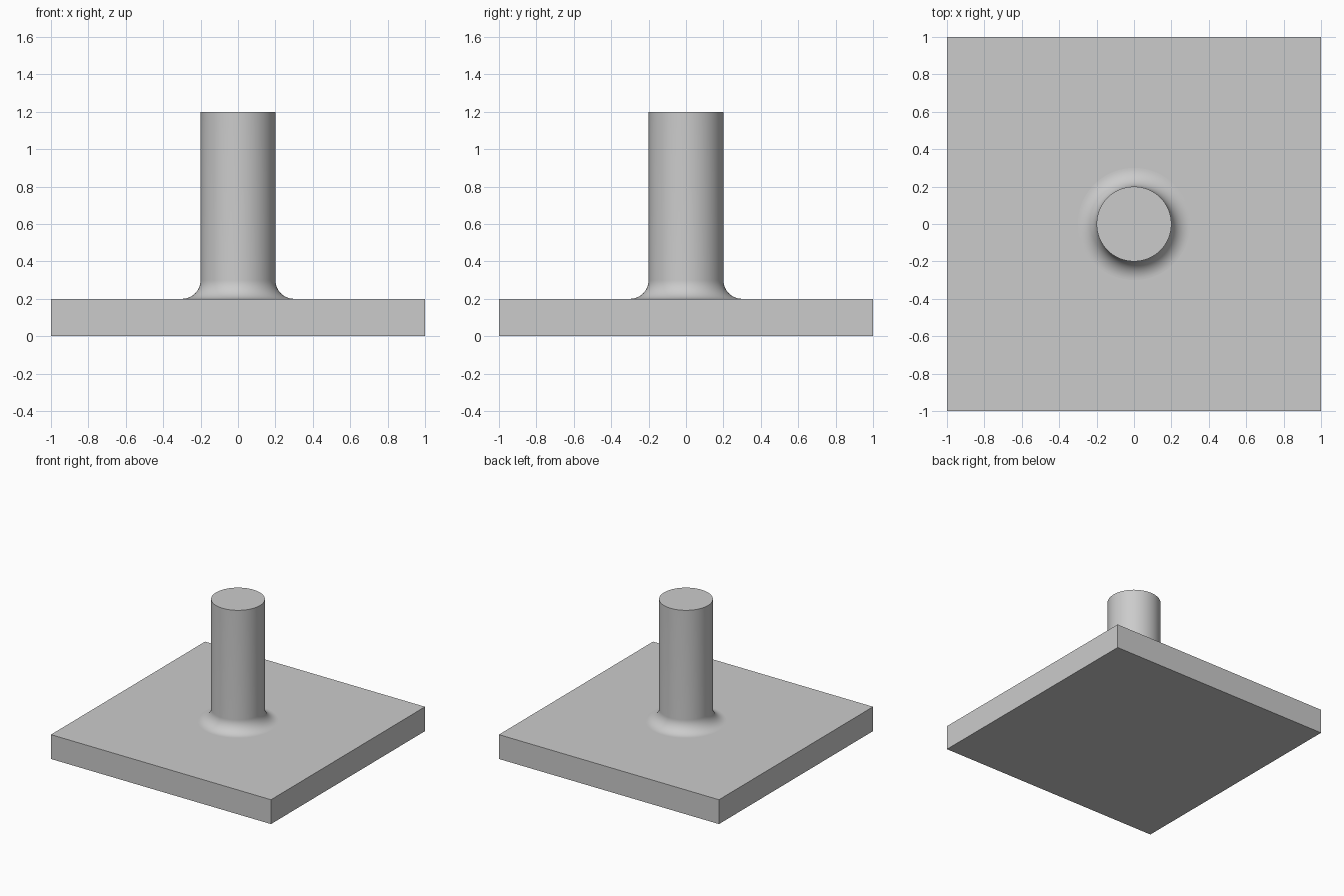
import bpy
import bmesh
from math import sin, cos, pi, radians

cube = bpy.data.objects.get("Cube")
if cube:
    bpy.data.objects.remove(cube, do_unlink=True)

PLATE_TOP, POST_TOP = 0.2, 1.2
POST_RADIUS, FILLET = 0.2, 0.1
SIDES, FILLET_STEPS = 96, 16

grey = bpy.data.materials.new("plain grey")
grey.use_nodes = True
colour = (0.6, 0.6, 0.6, 1)
grey.diffuse_color = colour
grey.node_tree.nodes["Principled BSDF"].inputs["Base Color"].default_value = colour


def add_object(name, bm):
    bmesh.ops.recalc_face_normals(bm, faces=bm.faces)
    mesh = bpy.data.meshes.new(name)
    bm.to_mesh(mesh)
    bm.free()
    mesh.materials.append(grey)
    obj = bpy.data.objects.new(name, mesh)
    bpy.context.collection.objects.link(obj)
    return obj


# Square base plate
bm = bmesh.new()
bmesh.ops.create_cube(bm, size=2)
for v in bm.verts:
    v.co.z = PLATE_TOP if v.co.z > 0 else 0
add_object("base_plate", bm)

# Round post with a concave fillet at its foot, sunk into the plate
profile = [(0, POST_TOP), (POST_RADIUS, POST_TOP)]
for i in range(FILLET_STEPS + 1):
    a = pi / 2 * i / FILLET_STEPS
    profile.append((POST_RADIUS + FILLET * (1 - cos(a)),
                    PLATE_TOP + FILLET * (1 - sin(a))))
foot = POST_RADIUS + FILLET
profile += [(foot, PLATE_TOP / 2), (0, PLATE_TOP / 2)]

bm = bmesh.new()
verts = [bm.verts.new((r, 0, z)) for r, z in profile]
edges = [bm.edges.new(pair) for pair in zip(verts, verts[1:])]
bmesh.ops.spin(bm, geom=verts + edges, cent=(0, 0, 0), axis=(0, 0, 1),
               angle=2 * pi, steps=SIDES)
bmesh.ops.remove_doubles(bm, verts=bm.verts, dist=0.0001)
post = add_object("post", bm)

# Smooth the round sides, keep the rims sharp
bpy.ops.object.select_all(action="DESELECT")
post.select_set(True)
bpy.context.view_layer.objects.active = post
bpy.ops.object.shade_smooth_by_angle(angle=radians(30))
